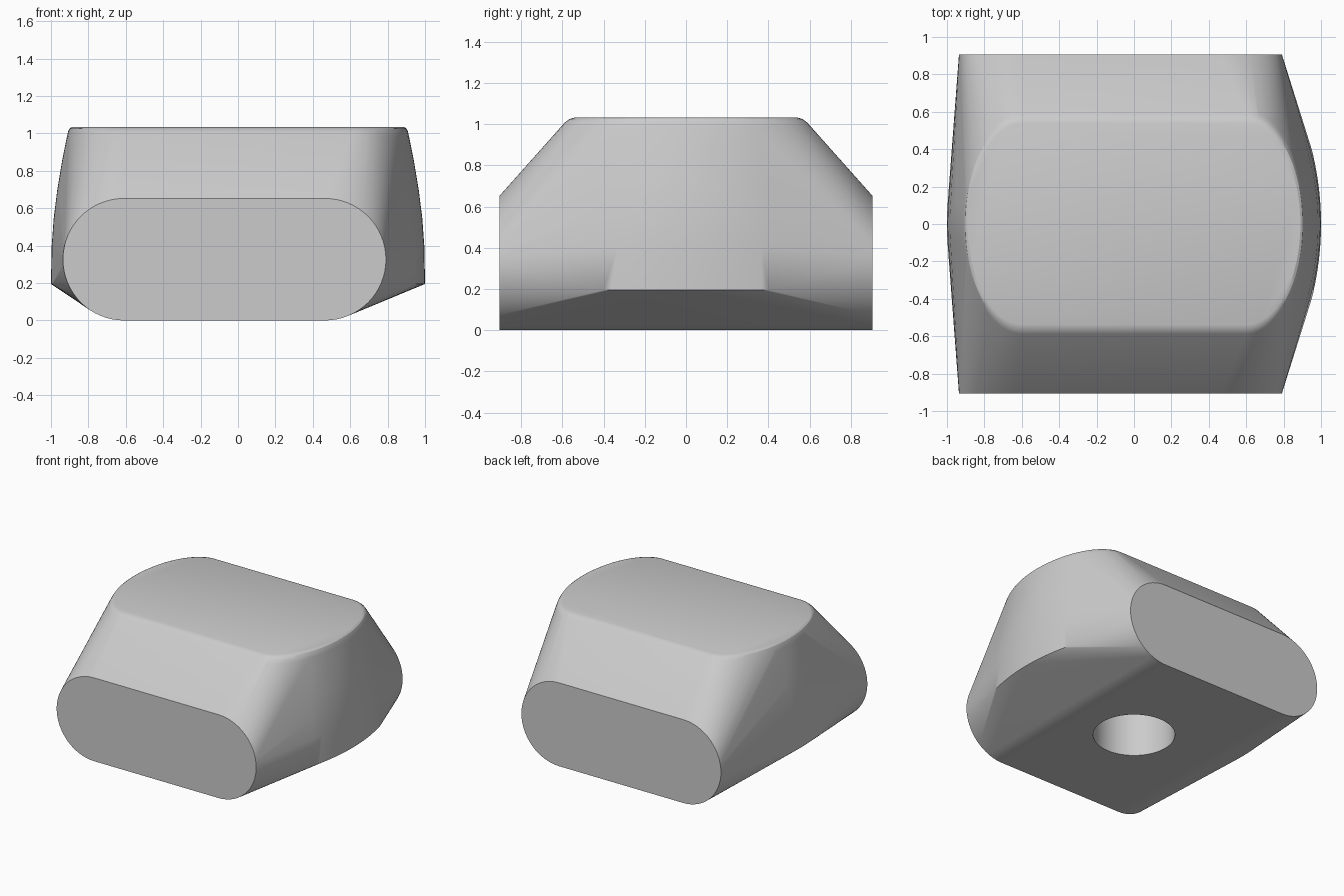
import bpy, bmesh
from math import sin, cos, pi, sqrt, radians

cube = bpy.data.objects.get("Cube")
if cube:
    bpy.data.objects.remove(cube, do_unlink=True)

grey = bpy.data.materials.new("plain_grey")
grey.use_nodes = True
colour = (0.6, 0.6, 0.6, 1)
grey.diffuse_color = colour
grey.node_tree.nodes["Principled BSDF"].inputs["Base Color"].default_value = colour

TOP = 1.033
END_Y = 0.905
points = []

# Stadium-shaped end faces, slightly off centre
r = 0.326
for y in (-END_Y, END_Y):
    for cx, start in ((0.465, -pi / 2), (-0.61, pi / 2)):
        for i in range(33):
            a = start + pi * i / 32
            points.append((cx + r * cos(a), y, r + r * sin(a)))

# Bulging flanks: (height, half width, bulge drop)
flanks = [(0.195, 1.0, 0.05), (0.4, 0.996, 0.055), (0.55, 0.985, 0.06),
          (0.7, 0.966, 0.07), (0.85, 0.941, 0.09)]
for z, w, drop in flanks:
    for i in range(-12, 13):
        t = i / 12
        for side in (-1, 1):
            points.append((side * (w - drop * t * t), 0.4 * t, z))

# Crown with rounded rim: (height, half width, half depth)
crown = [(0.985, 0.914, 0.606), (1.008, 0.909, 0.588),
         (1.025, 0.902, 0.565), (TOP, 0.89, 0.537)]
for z, w, d in crown:
    for i in range(-16, 17):
        a = pi / 2 * i / 16
        for side in (-1, 1):
            points.append((side * (0.6 + (w - 0.6) * cos(a)), d * sin(a), z))

# Skin the sections into one convex body
bm = bmesh.new()
for p in points:
    bm.verts.new(p)
hull = bmesh.ops.convex_hull(bm, input=bm.verts[:])
loose = {g for g in hull["geom_interior"] + hull["geom_unused"]
         if isinstance(g, bmesh.types.BMVert)}
bmesh.ops.delete(bm, geom=list(loose), context='VERTS')
bmesh.ops.dissolve_limit(bm, angle_limit=radians(0.2),
                         verts=bm.verts[:], edges=bm.edges[:])
bmesh.ops.recalc_face_normals(bm, faces=bm.faces[:])
mesh = bpy.data.meshes.new("body")
bm.to_mesh(mesh)
bm.free()
mesh.materials.append(grey)
body = bpy.data.objects.new("body", mesh)
bpy.context.collection.objects.link(body)

# Blind round hole in the underside
depth = 0.6
bpy.ops.mesh.primitive_cylinder_add(vertices=64, radius=0.29, depth=depth + 0.2,
                                    location=(0, 0, depth / 2 - 0.1))
cutter = bpy.context.object
cutter.name = "hole_cutter"
cutter.hide_render = True
cutter.data.materials.append(grey)
cut = body.modifiers.new("hole", 'BOOLEAN')
cut.operation = 'DIFFERENCE'
cut.solver = 'EXACT'
cut.object = cutter

bpy.ops.object.select_all(action='DESELECT')
body.select_set(True)
bpy.context.view_layer.objects.active = body
bpy.ops.object.modifier_apply(modifier=cut.name)
bpy.data.objects.remove(cutter, do_unlink=True)
bpy.ops.object.shade_smooth_by_angle(angle=radians(28))
